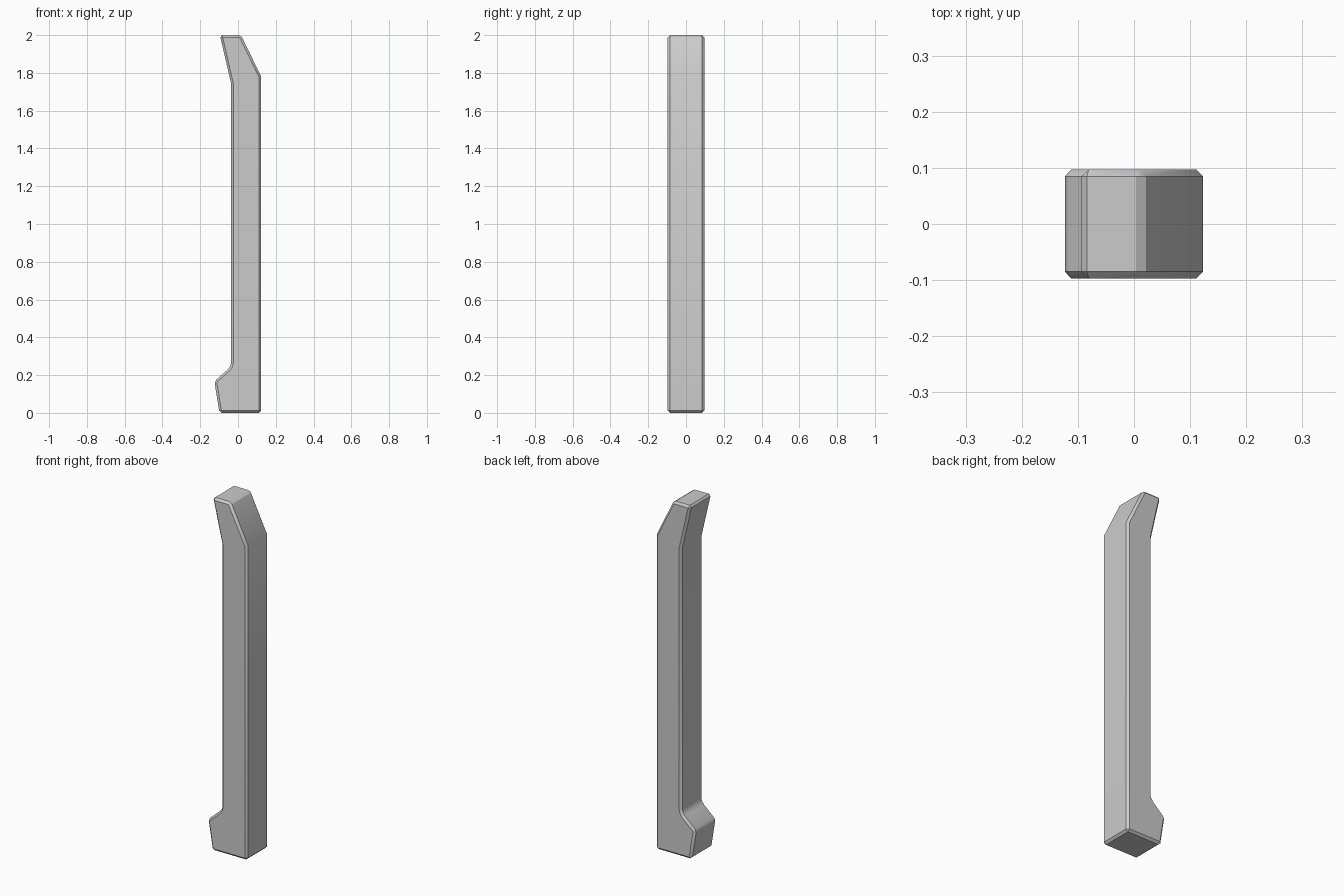
import bpy
import bmesh
import math

cube = bpy.data.objects.get("Cube")
if cube:
    bpy.data.objects.remove(cube, do_unlink=True)

# Single grey finish
grey = bpy.data.materials.new("light grey")
grey.use_nodes = True
colour = (0.6, 0.6, 0.6, 1)
grey.diffuse_color = colour
grey.node_tree.nodes["Principled BSDF"].inputs["Base Color"].default_value = colour

HALF_DEPTH = 0.097
CHAMFER = 0.012

# Side outline of the post: slanted tip, straight shaft, hooked foot
outline = [
    (-0.098, 0), (0.123, 0), (0.123, 1.78), (0.016, 2), (-0.096, 2),
    (-0.037, 1.745), (-0.037, 0.265), (-0.041, 0.248), (-0.052, 0.232),
    (-0.125, 0.167),
]

# Extrude the outline through the depth
bm = bmesh.new()
front = bm.faces.new([bm.verts.new((x, -HALF_DEPTH, z)) for x, z in outline])
extruded = bmesh.ops.extrude_face_region(bm, geom=[front], use_keep_orig=True)
back = [v for v in extruded["geom"] if isinstance(v, bmesh.types.BMVert)]
bmesh.ops.translate(bm, verts=back, vec=(0, 2 * HALF_DEPTH, 0))
bmesh.ops.recalc_face_normals(bm, faces=bm.faces)

# Chamfer the rims and the crisp corners, leaving the gentle bends alone
sharp = [e for e in bm.edges if e.calc_face_angle() > math.radians(32)]
bmesh.ops.bevel(bm, geom=sharp, offset=CHAMFER, segments=1, profile=0.5,
                affect='EDGES', clamp_overlap=True)

mesh = bpy.data.meshes.new("post")
bm.to_mesh(mesh)
bm.free()
mesh.materials.append(grey)
post = bpy.data.objects.new("post", mesh)
bpy.context.collection.objects.link(post)

# Soft shading over gentle bends only
bpy.ops.object.select_all(action='DESELECT')
post.select_set(True)
bpy.context.view_layer.objects.active = post
bpy.ops.object.shade_smooth_by_angle(angle=math.radians(32))
